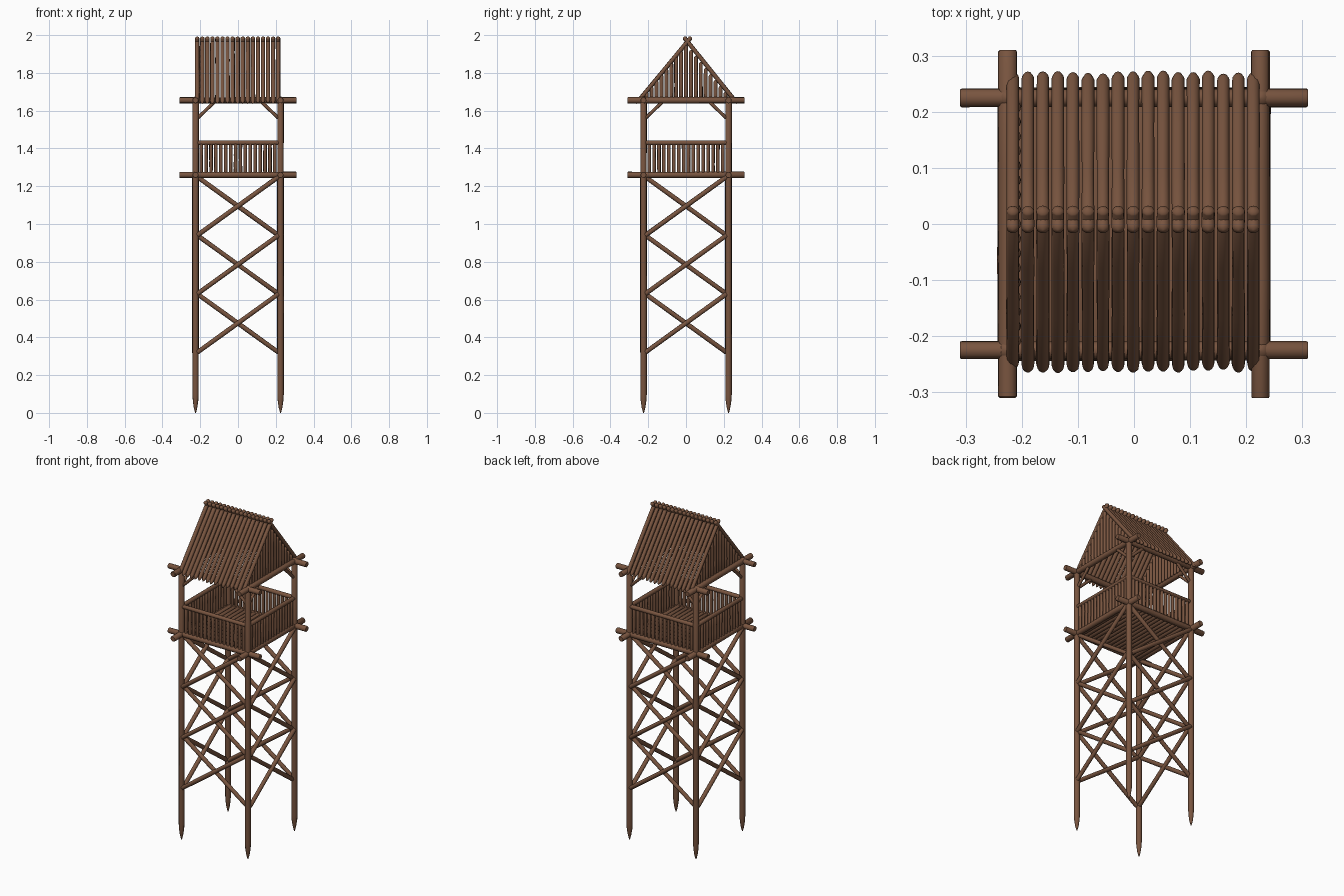
import bpy, bmesh, random
from math import sin, cos, pi
from mathutils import Vector

if "Cube" in bpy.data.objects:
    bpy.data.objects.remove(bpy.data.objects["Cube"])

random.seed(4)
wood = bpy.data.materials.new("wood")
wood.diffuse_color = (0.19, 0.09, 0.05, 1)
wood.use_nodes = True
wood.node_tree.nodes["Principled BSDF"].inputs["Base Color"].default_value = wood.diffuse_color
TIP = [(0, 0.15), (0.3, 0.6), (0.65, 0.88), (1, 1)]  # pointed end profile


def log(bm, a, b, r, tip_a=0.0, tip_b=0.0, sides=9, wobble=0.05):
    """Slightly uneven round log from a to b, with optional pointed ends."""
    a, b = Vector(a), Vector(b)
    length = (b - a).length
    d = (b - a) / length
    u = d.orthogonal().normalized()
    v = d.cross(u)
    rings = [(t * tip_a, k) for t, k in TIP] if tip_a else [(0, 0.9), (0.003, 1)]
    rings += [(length * f, 1) for f in (0.35, 0.65)]
    rings += [(length - t * tip_b, k) for t, k in reversed(TIP)] if tip_b else [(length - 0.003, 1), (length, 0.9)]
    rings.sort(key=lambda p: p[0])
    grid = []
    for s, k in rings:
        kk = k * random.uniform(1 - wobble, 1 + wobble)
        grid.append([bm.verts.new(a + d * s + (u * cos(2 * pi * i / sides) + v * sin(2 * pi * i / sides)) * r * kk)
                     for i in range(sides)])
    for p, q in zip(grid, grid[1:]):
        for i in range(sides):
            j = (i + 1) % sides
            bm.faces.new((p[i], p[j], q[j], q[i]))
    bm.faces.new(grid[0][::-1])
    bm.faces.new(grid[-1])


def make(name, logs):
    bm = bmesh.new()
    for item in logs:
        log(bm, *item)
    me = bpy.data.meshes.new(name)
    bm.to_mesh(me)
    bm.free()
    ob = bpy.data.objects.new(name, me)
    bpy.context.collection.objects.link(ob)
    me.materials.append(wood)
    bpy.context.view_layer.objects.active = ob
    ob.select_set(True)
    bpy.ops.object.shade_smooth_by_angle(angle=0.75)
    ob.select_set(False)


def side(k, x, out, z):
    """Point on side k (0 front, 1 right, 2 back, 3 left)."""
    return [(x, -out, z), (out, x, z), (-x, out, z), (-out, -x, z)][k]


P = 0.225
# Corner posts sharpened at the ground
make("corner_posts", [((x, y, 0), (x, y, 1.675), 0.017, 0.1, 0.012) for x in (-P, P) for y in (-P, P)])

names = ["front", "right", "back", "left"]
for k, n in enumerate(names):
    # Projecting beams below the floor and below the roof
    make(n + "_beams", [(side(k, -0.31, P, z), side(k, 0.31, P, z), 0.0165) for z in (1.26, 1.655)])
    # Three stacked cross braces
    braces = []
    for i in range(3):
        z0, z1 = 0.32 + 0.31 * i, 0.63 + 0.31 * i
        braces.append((side(k, -0.215, P + 0.006, z0), side(k, 0.215, P + 0.006, z1), 0.0125))
        braces.append((side(k, 0.215, P - 0.006, z0), side(k, -0.215, P - 0.006, z1), 0.0125))
    make(n + "_cross_braces", braces)
    # Railing
    make(n + "_rail", [(side(k, -0.22, P, 1.43), side(k, 0.22, P, 1.43), 0.0125)])
    make(n + "_pickets", [(side(k, -0.195 + 0.026 * i, P, 1.26), side(k, -0.195 + 0.026 * i, P, 1.425), 0.0095)
                          for i in range(16)])
    # Short knee braces under the roof
    make(n + "_knee_braces", [(side(k, s * 0.215, P, 1.56), side(k, s * 0.12, P, 1.65), 0.009) for s in (-1, 1)])

# Floor logs
make("floor", [((-0.205 + 0.0273 * i, -0.22, 1.262), (-0.205 + 0.0273 * i, 0.22, 1.262), 0.0135) for i in range(16)])

# Roof poles crossing at the ridge
for s, n in ((-1, "front"), (1, "back")):
    poles = []
    for i in range(17):
        x = -0.216 + 0.0268 * i
        e = random.uniform(-0.003, 0.003)
        poles.append(((x, s * (0.265 + e) + 0.004, 1.64 - e), (x, s * -0.02 + 0.008, 1.99), 0.0115, 0.02, 0.008))
    make(n + "_roof", poles)

# Gable walls of upright poles
for s, n in ((-1, "left"), (1, "right")):
    make(n + "_gable", [((s * 0.212, y, 1.655), (s * 0.212, y, 1.665 + (0.236 - abs(y)) * 1.22), 0.0105, 0, 0.012)
                        for y in [-0.208 + 0.026 * i for i in range(17)]])
